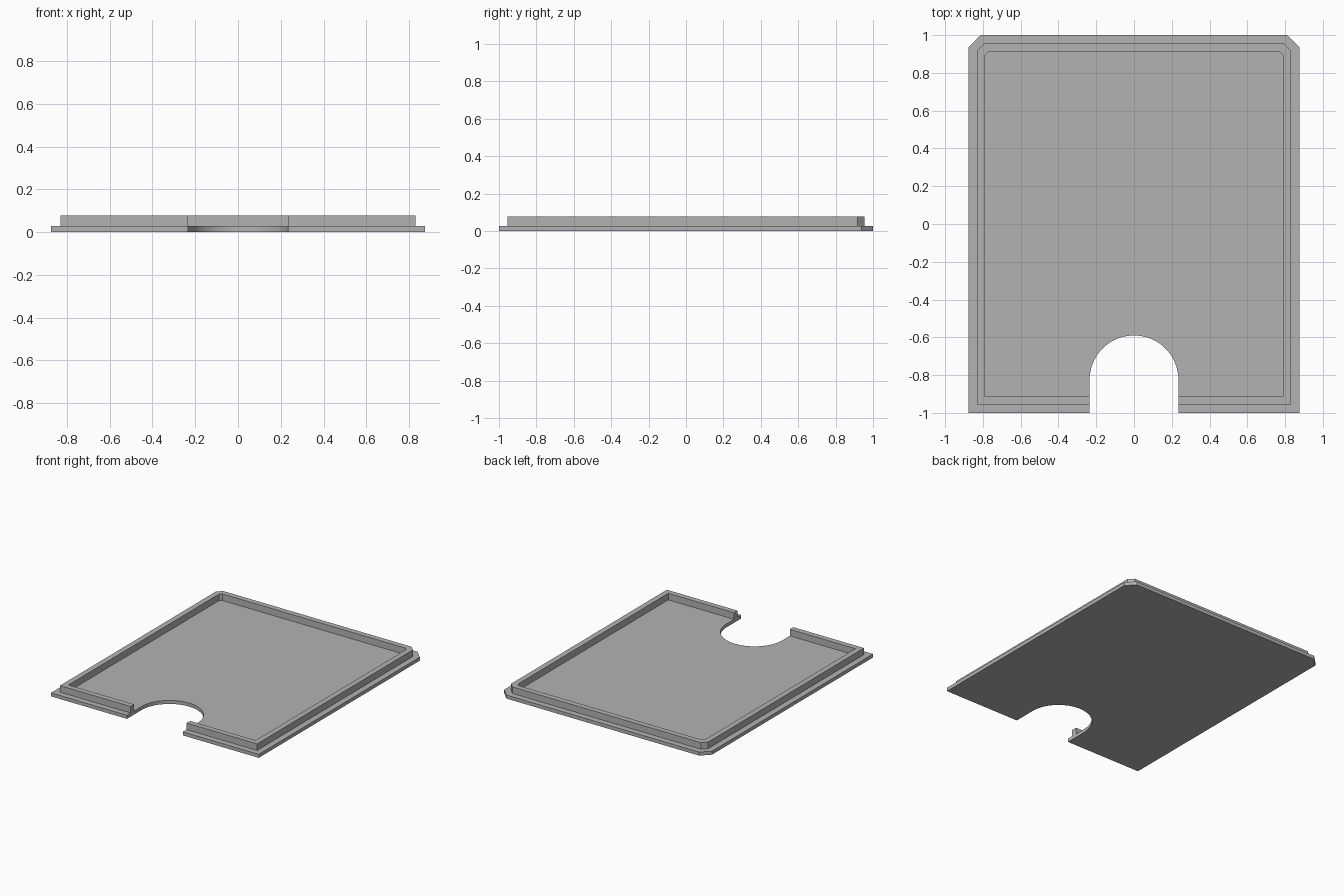
import bpy
import bmesh
from math import cos, sin, pi

cube = bpy.data.objects.get("Cube")
if cube:
    bpy.data.objects.remove(cube, do_unlink=True)

SLOT = 0.235          # half width of the front slot
SLOT_CENTRE = -0.825  # centre of the rounded slot end
PLATE_TOP = 0.027
RIM_TOP = 0.077

grey = bpy.data.materials.new("plain grey")
grey.use_nodes = True
colour = (0.45, 0.45, 0.45, 1)
grey.diffuse_color = colour
grey.node_tree.nodes["Principled BSDF"].inputs["Base Color"].default_value = colour


def tray_outline(half_x, half_y, chamfer):
    """Outline from the right edge of the slot round to its left edge, back corners chamfered."""
    side = [(SLOT, -half_y), (half_x, -half_y),
            (half_x, half_y - chamfer), (half_x - chamfer, half_y)]
    return side + [(-x, y) for x, y in reversed(side)]


def extrude_outline(name, outline, bottom, top):
    bm = bmesh.new()
    face = bm.faces.new([bm.verts.new((x, y, bottom)) for x, y in outline])
    result = bmesh.ops.extrude_face_region(bm, geom=[face], use_keep_orig=True)
    raised = [v for v in result["geom"] if isinstance(v, bmesh.types.BMVert)]
    bmesh.ops.translate(bm, verts=raised, vec=(0, 0, top - bottom))
    bmesh.ops.recalc_face_normals(bm, faces=bm.faces)
    mesh = bpy.data.meshes.new(name)
    bm.to_mesh(mesh)
    bm.free()
    mesh.materials.append(grey)
    obj = bpy.data.objects.new(name, mesh)
    bpy.context.collection.objects.link(obj)
    bpy.context.view_layer.objects.active = obj
    obj.select_set(True)
    bpy.ops.object.shade_smooth_by_angle(angle=pi / 6)
    obj.select_set(False)
    return obj


# Base plate with a round-ended slot in the front edge
STEPS = 40
arc = [(-SLOT * cos(pi * i / STEPS), SLOT_CENTRE + SLOT * sin(pi * i / STEPS))
       for i in range(STEPS + 1)]
extrude_outline("base_plate", tray_outline(0.875, 1.0, 0.063) + arc, 0, PLATE_TOP)

# Raised rim, open at the slot
outer = tray_outline(0.83, 0.955, 0.037)
inner = tray_outline(0.788, 0.913, 0.018)
extrude_outline("raised_rim", outer + inner[::-1], PLATE_TOP, RIM_TOP)
